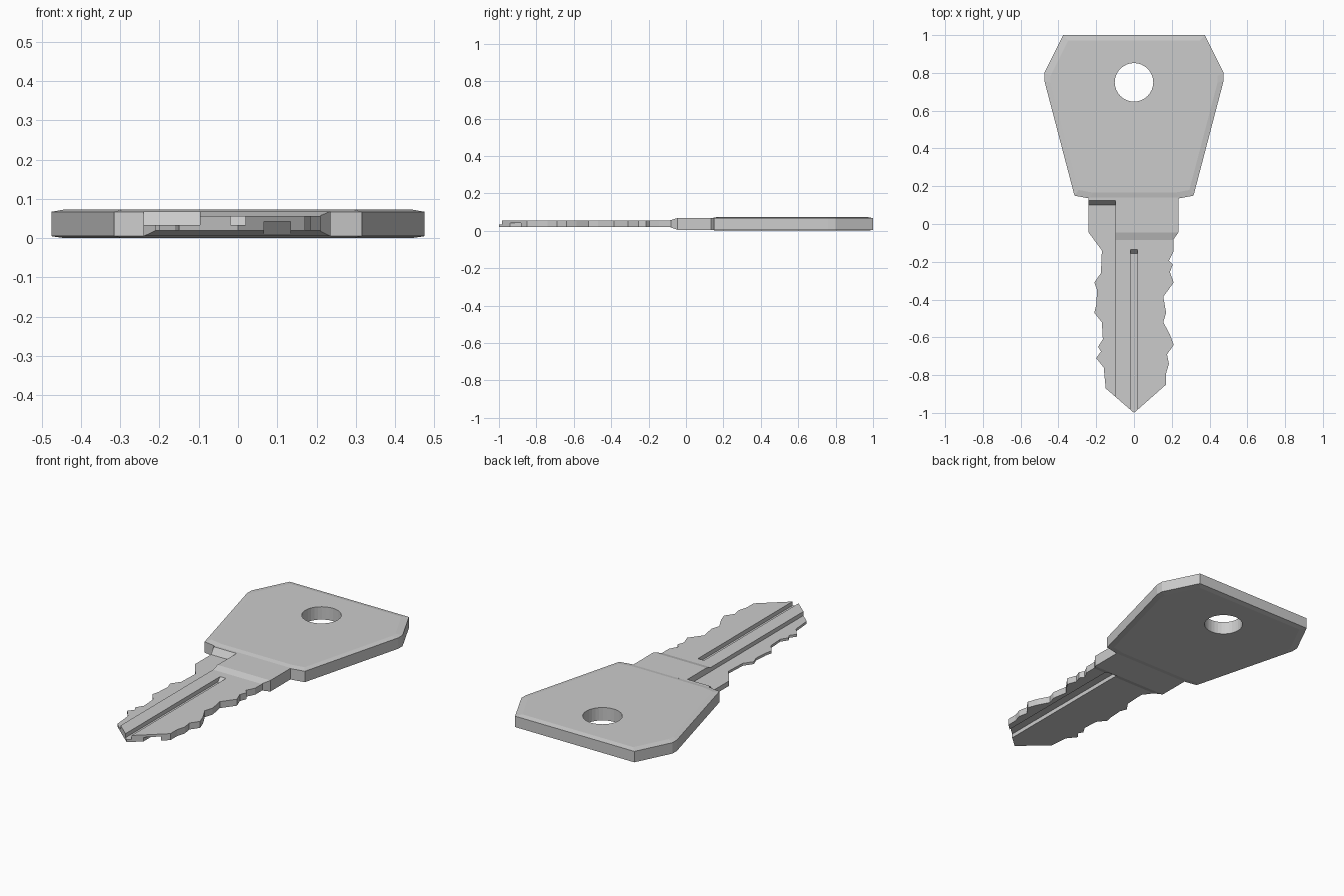
import bpy, bmesh, math

if "Cube" in bpy.data.objects:
    bpy.data.objects.remove(bpy.data.objects["Cube"])


def make_object(name, bm):
    bmesh.ops.recalc_face_normals(bm, faces=bm.faces)
    mesh = bpy.data.meshes.new(name)
    bm.to_mesh(mesh)
    bm.free()
    obj = bpy.data.objects.new(name, mesh)
    bpy.context.collection.objects.link(obj)
    return obj


def loft(name, rings):
    """Solid through matching closed rings of 3D points, capped at both ends."""
    bm = bmesh.new()
    loops = [[bm.verts.new(p) for p in ring] for ring in rings]
    n = len(loops[0])
    for a, b in zip(loops, loops[1:]):
        for i in range(n):
            j = (i + 1) % n
            bm.faces.new((a[i], a[j], b[j], b[i]))
    bm.faces.new(loops[0])
    bm.faces.new(loops[-1])
    return make_object(name, bm)


def side_prism(name, profile, x0, x1):
    """Extrude a (y, z) profile across x."""
    return loft(name, [[(x, y, z) for y, z in profile] for x in (x0, x1)])


def boolean(obj, cutter, operation):
    """Apply a boolean and discard the cutter."""
    mod = obj.modifiers.new("cut", "BOOLEAN")
    mod.object, mod.operation, mod.solver = cutter, operation, "EXACT"
    cutter.hide_render = True
    bpy.context.view_layer.update()
    deps = bpy.context.evaluated_depsgraph_get()
    mesh = bpy.data.meshes.new_from_object(obj.evaluated_get(deps))
    obj.modifiers.clear()
    obj.data = mesh
    bpy.data.objects.remove(cutter)


# Head: mirrored outline with a shallow, wide chamfer on both faces
half = [(0.235, 0.135), (0.315, 0.15), (0.475, 0.76), (0.475, 0.80), (0.375, 1.0)]
outline = half + [(-x, y) for x, y in reversed(half)]
levels = [(0.0, 0.93), (0.005, 1.0), (0.067, 1.0), (0.073, 0.93)]
head = loft("key_head", [[(x * s, 0.58 + (y - 0.58) * s, z) for x, y in outline]
                         for z, s in levels])

# Round hole for the key ring
circle = [(0.102 * math.cos(math.tau * i / 32), 0.75 + 0.102 * math.sin(math.tau * i / 32))
          for i in range(32)]
boolean(head, loft("hole_cutter", [[(x, y, z) for x, y in circle] for z in (-0.1, 0.2)]),
        "DIFFERENCE")

# Blade and neck: toothed outline
left = [(-.24, .14), (-.24, -.045), (-.17, -.14), (-.175, -.26), (-.21, -.31),
        (-.195, -.35), (-.2, -.43), (-.21, -.47), (-.17, -.52), (-.165, -.61),
        (-.19, -.65), (-.175, -.675), (-.2, -.71), (-.16, -.76), (-.15, -.87)]
right = [(.17, -.85), (.17, -.79), (.185, -.74), (.175, -.69), (.21, -.64),
         (.19, -.585), (.155, -.52), (.17, -.47), (.155, -.385), (.21, -.31),
         (.19, -.255), (.205, -.215), (.185, -.195), (.21, -.145), (.21, -.08),
         (.235, -.045), (.235, .14)]
teeth = left + [(0, -1.0)] + right
blade = loft("key_blade", [[(x, y, z) for x, y in teeth] for z in (-0.05, 0.15)])

# Thickness profile: thick neck tapering to a thin blade
boolean(blade, side_prism("thickness", [
    (0.2, 0.005), (-0.045, 0.005), (-0.085, 0.019), (-1.1, 0.019),
    (-1.1, 0.056), (-0.085, 0.056), (-0.045, 0.068), (0.2, 0.068)], -0.5, 0.5), "INTERSECT")

# Milled edge strip, central slot and underside groove, each with a sloped end
boolean(blade, side_prism("edge_strip_cutter", [
    (-1.1, 0.033), (0.10, 0.033), (0.125, 0.068), (0.125, 0.1), (-1.1, 0.1)], -0.5, -0.097),
    "DIFFERENCE")
boolean(blade, side_prism("slot_cutter", [
    (-1.1, 0.033), (-0.155, 0.033), (-0.133, 0.057), (-0.133, 0.1), (-1.1, 0.1)], -0.019, 0.019),
    "DIFFERENCE")
boolean(blade, side_prism("groove_cutter", [
    (-1.1, 0.042), (-0.09, 0.042), (-0.06, 0.01), (-0.06, -0.1), (-1.1, -0.1)], 0.066, 0.134),
    "DIFFERENCE")
